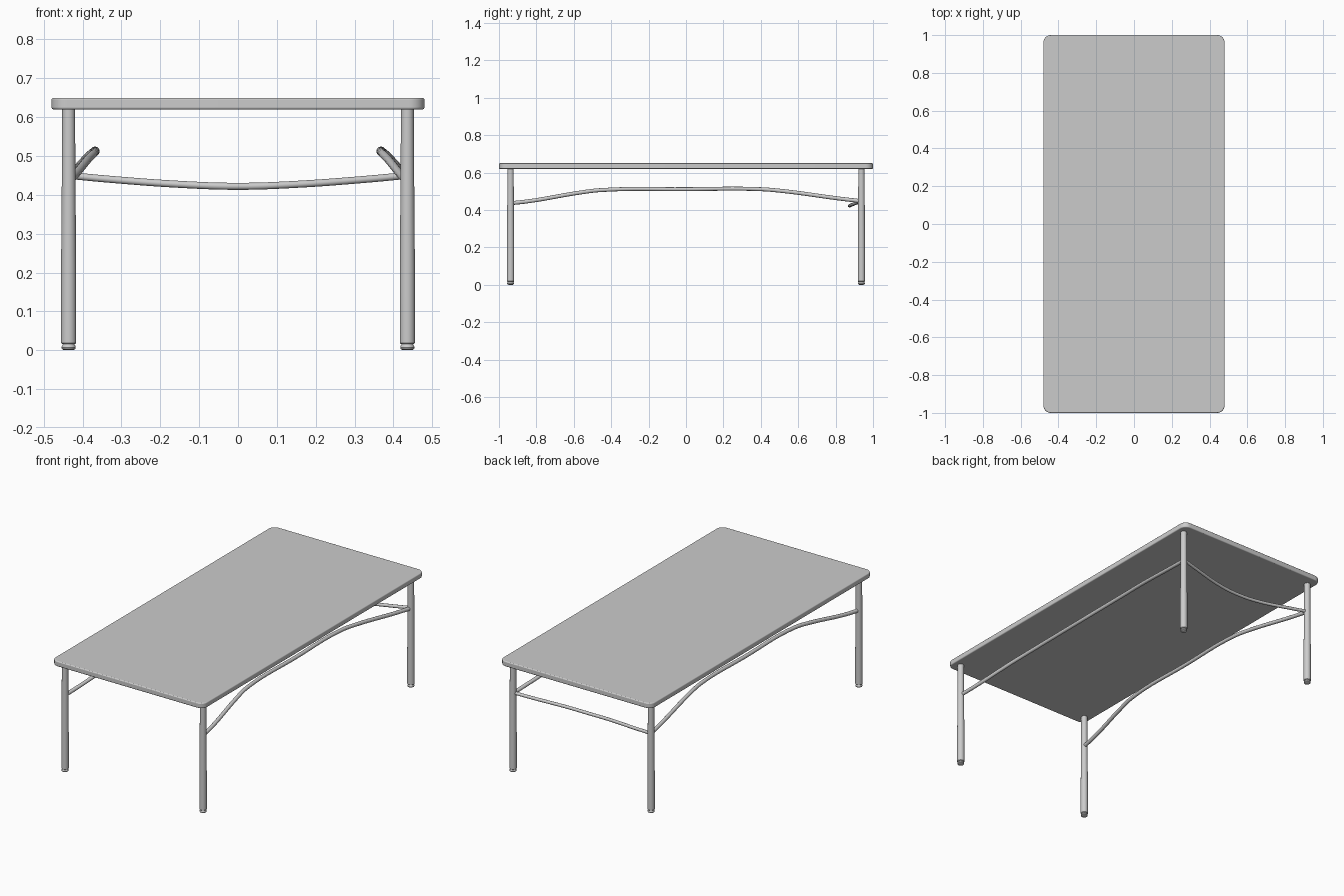
import bpy, bmesh, math

if "Cube" in bpy.data.objects:
    bpy.data.objects.remove(bpy.data.objects["Cube"])

def finish(bm, name, angle=35):
    me = bpy.data.meshes.new(name)
    bmesh.ops.recalc_face_normals(bm, faces=bm.faces[:])
    bm.to_mesh(me)
    bm.free()
    ob = bpy.data.objects.new(name, me)
    bpy.context.collection.objects.link(ob)
    bpy.ops.object.select_all(action='DESELECT')
    bpy.context.view_layer.objects.active = ob
    ob.select_set(True)
    bpy.ops.object.shade_smooth_by_angle(angle=math.radians(angle))
    return ob

def lathe(name, profile, loc, sides=24):
    """Closed turned solid from (radius, z) pairs."""
    bm = bmesh.new()
    rings = [[bm.verts.new((loc[0] + r * math.cos(math.tau * i / sides),
                            loc[1] + r * math.sin(math.tau * i / sides), z))
              for i in range(sides)] for r, z in profile]
    for a, b in zip(rings, rings[1:]):
        for i in range(sides):
            j = (i + 1) % sides
            bm.faces.new((a[i], a[j], b[j], b[i]))
    bm.faces.new(rings[0])
    bm.faces.new(rings[-1])
    return finish(bm, name)

def rail(name, points, radius):
    """Round rod along a smooth path."""
    cu = bpy.data.curves.new(name, 'CURVE')
    cu.dimensions = '3D'
    cu.bevel_depth = radius
    cu.bevel_resolution = 4
    cu.use_fill_caps = True
    cu.resolution_u = 8
    sp = cu.splines.new('BEZIER')
    sp.bezier_points.add(len(points) - 1)
    for bp, p in zip(sp.bezier_points, points):
        bp.co = p
        bp.handle_left_type = bp.handle_right_type = 'AUTO'
    ob = bpy.data.objects.new(name, cu)
    bpy.context.collection.objects.link(ob)
    return ob

# Tabletop: rounded corners, softened edges
W, L, R, Z0, Z1 = 0.48, 1.0, 0.04, 0.62, 0.65
bm = bmesh.new()
outline = []
for k, (sx, sy) in enumerate([(1, 1), (-1, 1), (-1, -1), (1, -1)]):
    for i in range(9):
        a = math.pi / 2 * (k + i / 8)
        outline.append(bm.verts.new((sx * (W - R) + R * math.cos(a),
                                     sy * (L - R) + R * math.sin(a), Z0)))
face = bm.faces.new(outline)
up = bmesh.ops.extrude_face_region(bm, geom=[face])
bmesh.ops.translate(bm, vec=(0, 0, Z1 - Z0),
                    verts=[v for v in up['geom'] if isinstance(v, bmesh.types.BMVert)])
top = finish(bm, "tabletop")
bev = top.modifiers.new("soft_edge", 'BEVEL')
bev.width = 0.005
bev.segments = 3
bev.limit_method = 'ANGLE'
bev.angle_limit = math.radians(40)

# Four legs with glide feet
LX, LY = 0.436, 0.938
leg_profile = [(0.017, 0.016), (0.0195, 0.019), (0.0195, 0.20),
               (0.0175, 0.45), (0.0165, 0.622)]
foot_profile = [(0.012, 0.0), (0.017, 0.003), (0.0185, 0.007),
                (0.017, 0.012), (0.013, 0.018)]
for sx, side in ((-1, "left"), (1, "right")):
    for sy, end in ((-1, "front"), (1, "back")):
        lathe(f"{end}_{side}_leg", leg_profile, (sx * LX, sy * LY))
        lathe(f"{end}_{side}_foot", foot_profile, (sx * LX, sy * LY))

# Long side rails, bent up and inward between the legs
for sx, side in ((-1, "left"), (1, "right")):
    rail(f"{side}_rail",
         [(sx * 0.434, -LY, 0.436), (sx * 0.423, -0.84, 0.447),
          (sx * 0.384, -0.56, 0.494), (sx * 0.372, -0.46, 0.506),
          (sx * 0.370, 0.0, 0.511), (sx * 0.372, 0.40, 0.511),
          (sx * 0.384, 0.52, 0.501), (sx * 0.421, 0.82, 0.461),
          (sx * 0.434, LY, 0.447)], 0.0105)

# Back rail, sagging and bowed inward
half = [(0.434, LY, 0.45), (0.34, 0.920, 0.441), (0.13, 0.882, 0.426)]
rail("back_rail",
     [(-x, y, z) for x, y, z in half] + [(0, 0.875, 0.422)] + half[::-1], 0.009)
